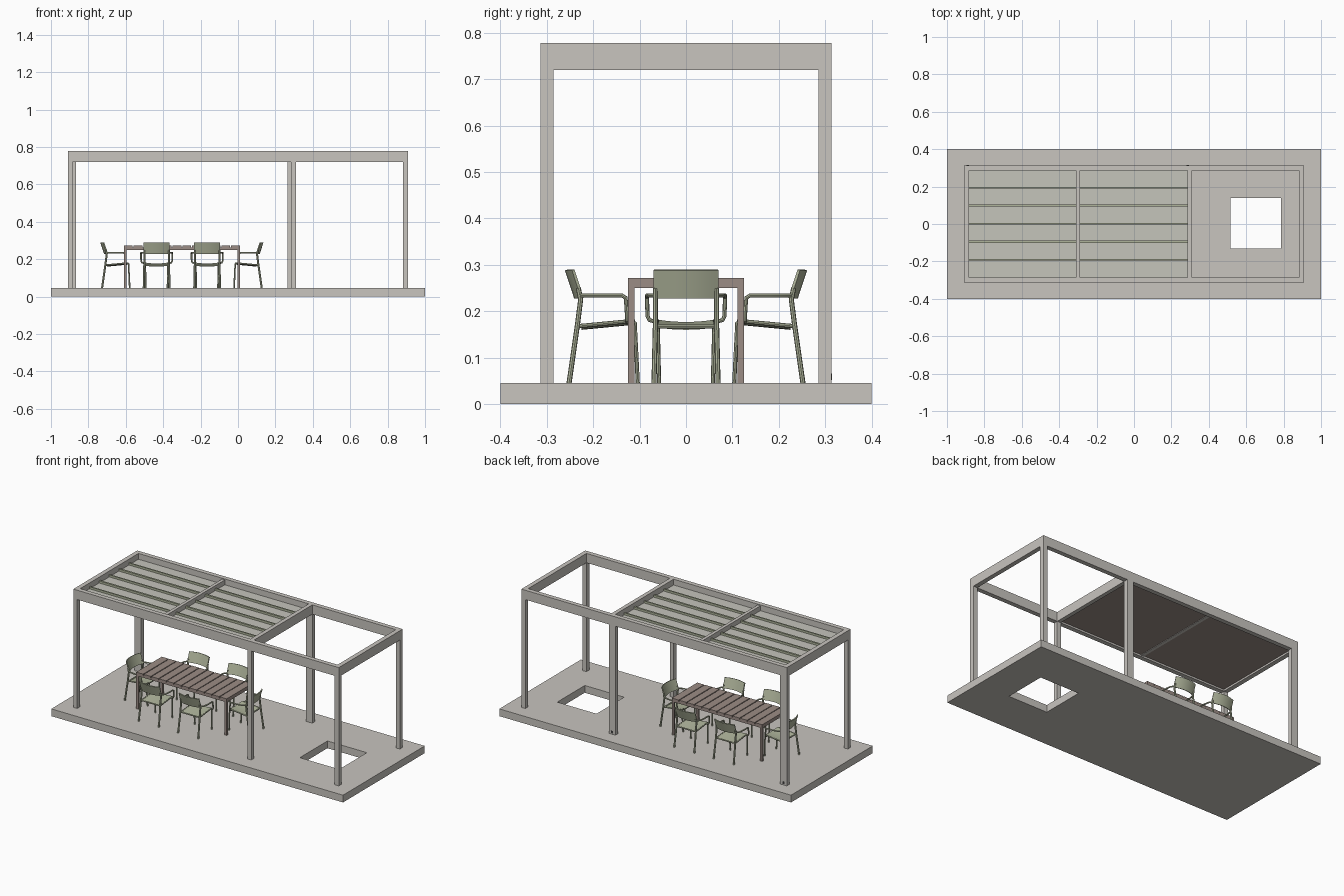
import bpy, bmesh, math
from mathutils import Matrix

if "Cube" in bpy.data.objects:
    bpy.data.objects.remove(bpy.data.objects["Cube"])


def material(name, rgb):
    m = bpy.data.materials.new(name)
    m.use_nodes = True
    m.diffuse_color = (*rgb, 1)
    m.node_tree.nodes["Principled BSDF"].inputs["Base Color"].default_value = (*rgb, 1)
    return m


STONE = material("warm light grey", (0.58, 0.555, 0.52))
WOOD = material("grey brown wood", (0.33, 0.265, 0.235))
SAGE = material("sage green", (0.43, 0.46, 0.33))
CLOTH = material("pale canopy grey", (0.56, 0.555, 0.50))
DARK = material("dark drain", (0.05, 0.05, 0.05))


def finish(name, bm, mat):
    bmesh.ops.recalc_face_normals(bm, faces=bm.faces)
    me = bpy.data.meshes.new(name)
    bm.to_mesh(me)
    bm.free()
    me.materials.append(mat)
    ob = bpy.data.objects.new(name, me)
    bpy.context.collection.objects.link(ob)
    return ob


def box(name, x, y, z, mat):
    """Box from (min, max) pairs."""
    bm = bmesh.new()
    size = [b - a for a, b in (x, y, z)]
    mid = [(a + b) / 2 for a, b in (x, y, z)]
    bmesh.ops.create_cube(bm, size=1, matrix=Matrix.Translation(mid) @ Matrix.Diagonal((*size, 1)))
    return finish(name, bm, mat)


def ring(name, outer, inner, z, mat):
    """Rectangular slab with a rectangular opening; rectangles are x0, x1, y0, y1."""
    bm = bmesh.new()

    def loop(r, h):
        return [bm.verts.new((r[i], r[j], h)) for i, j in ((0, 2), (1, 2), (1, 3), (0, 3))]

    loops = [loop(outer, z[0]), loop(outer, z[1]), loop(inner, z[1]), loop(inner, z[0])]
    for k in range(4):
        a, b = loops[k], loops[(k + 1) % 4]
        for i in range(4):
            j = (i + 1) % 4
            bm.faces.new((a[i], a[j], b[j], b[i]))
    return finish(name, bm, mat)


def sheet(name, fn, nu, nv, thick, mat):
    """Curved panel: fn maps u in -1..1 and v in 0..1 to a point."""
    bm = bmesh.new()
    g = [[bm.verts.new(fn(2 * i / nu - 1, j / nv)) for i in range(nu + 1)] for j in range(nv + 1)]
    for j in range(nv):
        for i in range(nu):
            bm.faces.new((g[j][i], g[j][i + 1], g[j + 1][i + 1], g[j + 1][i]))
    ob = finish(name, bm, mat)
    mod = ob.modifiers.new("thickness", "SOLIDIFY")
    mod.thickness = thick
    mod.offset = 0
    return ob


def tube(name, pts, radius, mat):
    cu = bpy.data.curves.new(name, "CURVE")
    cu.dimensions = "3D"
    cu.bevel_depth = radius
    cu.bevel_resolution = 2
    cu.use_fill_caps = True
    sp = cu.splines.new("POLY")
    sp.points.add(len(pts) - 1)
    for p, co in zip(sp.points, pts):
        p.co = (*co, 1)
    cu.materials.append(mat)
    ob = bpy.data.objects.new(name, cu)
    bpy.context.collection.objects.link(ob)
    return ob


# Floor slab with square opening
FLOOR, BEAM, TOP = 0.045, 0.72, 0.778
ring("floor_slab", (-1, 1, -0.4, 0.4), (0.515, 0.785, -0.13, 0.14), (0, FLOOR), STONE)

# Pergola frame: top ring, cross beams, posts
ring("roof_frame", (-0.91, 0.91, -0.313, 0.313), (-0.882, 0.882, -0.285, 0.285), (BEAM, TOP), STONE)
box("cross_beam", (0.285, 0.31), (-0.285, 0.285), (BEAM, TOP), STONE)
box("roof_divider", (-0.31, -0.29), (-0.285, 0.285), (0.728, 0.772), STONE)
for side, y in (("front", (-0.313, -0.285)), ("back", (0.285, 0.313))):
    wide = 0.045 if side == "back" else 0.026
    left_edge = 0.265 if side == "back" else 0.284
    box(side + "_right_post", (-0.91, -0.91 + wide), y, (FLOOR, BEAM), STONE)
    box(side + "_middle_post", (left_edge, 0.31), y, (FLOOR, BEAM), STONE)
    box(side + "_left_post", (0.882, 0.91), y, (FLOOR, BEAM), STONE)
for x in (-0.888, 0.288):
    box("drain_outlet", (x - 0.007, x + 0.007), (0.312, 0.315), (0.052, 0.066), DARK)

# Canopy panels with ribs
for x in ((-0.882, -0.31), (-0.29, 0.285)):
    box("canopy_top", x, (-0.285, 0.285), (0.737, 0.742), CLOTH)
    box("canopy_underside", x, (-0.285, 0.285), (0.731, 0.737), WOOD)
    for i in range(5):
        y = 0.195 - i * 0.0965
        half = 0.006 if i % 2 else 0.004
        box("canopy_rib", x, (y - half, y + half), (0.742, 0.755), SAGE)

# Dining table
TX0, TX1, TY, TZ = -0.61, 0.01, 0.125, 0.272
ring("table_apron", (TX0, TX1, -TY, TY), (TX0 + 0.013, TX1 - 0.013, -TY + 0.013, TY - 0.013),
     (0.25, 0.263), WOOD)
BOARDS = 12
pitch = (TX1 - TX0 + 0.005) / BOARDS
for i in range(BOARDS):
    x = TX0 + i * pitch
    box("table_board", (x, x + pitch - 0.005), (-TY, TY), (0.263, TZ), WOOD)
for x in (TX0, TX1 - 0.014):
    for y in (-TY, TY - 0.014):
        box("table_leg", (x, x + 0.014), (y, y + 0.014), (FLOOR, 0.25), WOOD)


# Chair, built facing +y and joined into one mesh
def backrest(u, v):
    return (0.069 * u, -0.058 - 0.02 * v + 0.015 * u * u, 0.228 + 0.061 * v)


def seat(u, v):
    return (0.062 * u, -0.045 + 0.115 * v, 0.168 + 0.011 * v - 0.005 * (1 - u * u))


parts = [sheet("chair_back", backrest, 10, 3, 0.006, SAGE),
         sheet("chair_seat", seat, 8, 4, 0.006, SAGE)]
for s in (-1, 1):
    parts.append(tube("rear_leg", [(s * 0.066, -0.052, 0.25), (s * 0.066, -0.047, 0.225),
                                   (s * 0.066, -0.054, 0.17), (s * 0.069, -0.072, FLOOR)], 0.0055, SAGE))
    parts.append(tube("front_leg", [(s * 0.064, -0.052, 0.168), (s * 0.062, 0.062, 0.179),
                                    (s * 0.061, 0.070, 0.174), (s * 0.058, 0.076, FLOOR)], 0.0045, SAGE))
    parts.append(tube("arm", [(s * 0.066, -0.048, 0.234), (s * 0.079, -0.03, 0.234),
                              (s * 0.084, 0.0, 0.234), (s * 0.084, 0.042, 0.234),
                              (s * 0.084, 0.050, 0.229), (s * 0.083, 0.053, 0.19),
                              (s * 0.079, 0.053, 0.181), (s * 0.062, 0.053, 0.177)], 0.0045, SAGE))
parts.append(tube("seat_rail", [(-0.064, -0.05, 0.167), (0.064, -0.05, 0.167)], 0.0045, SAGE))

bpy.ops.object.select_all(action="DESELECT")
for p in parts:
    p.select_set(True)
bpy.context.view_layer.objects.active = parts[0]
bpy.ops.object.convert(target="MESH")
parts = list(bpy.context.selected_objects)
bpy.context.view_layer.objects.active = parts[0]
bpy.ops.object.join()
chair = bpy.context.view_layer.objects.active
chair.name = "chair"
bpy.ops.object.shade_smooth_by_angle(angle=math.radians(40))

# Six places: two each side, one at each end
places = [(x, s * 0.18, 0 if s < 0 else math.pi) for x in (-0.435, -0.165) for s in (-1, 1)]
places += [(-0.655, 0, -math.pi / 2), (0.055, 0, math.pi / 2)]
for i, (x, y, turn) in enumerate(places):
    ob = chair if i == 0 else chair.copy()
    if i:
        bpy.context.collection.objects.link(ob)
    ob.location = (x, y, 0)
    ob.rotation_euler = (0, 0, turn)
